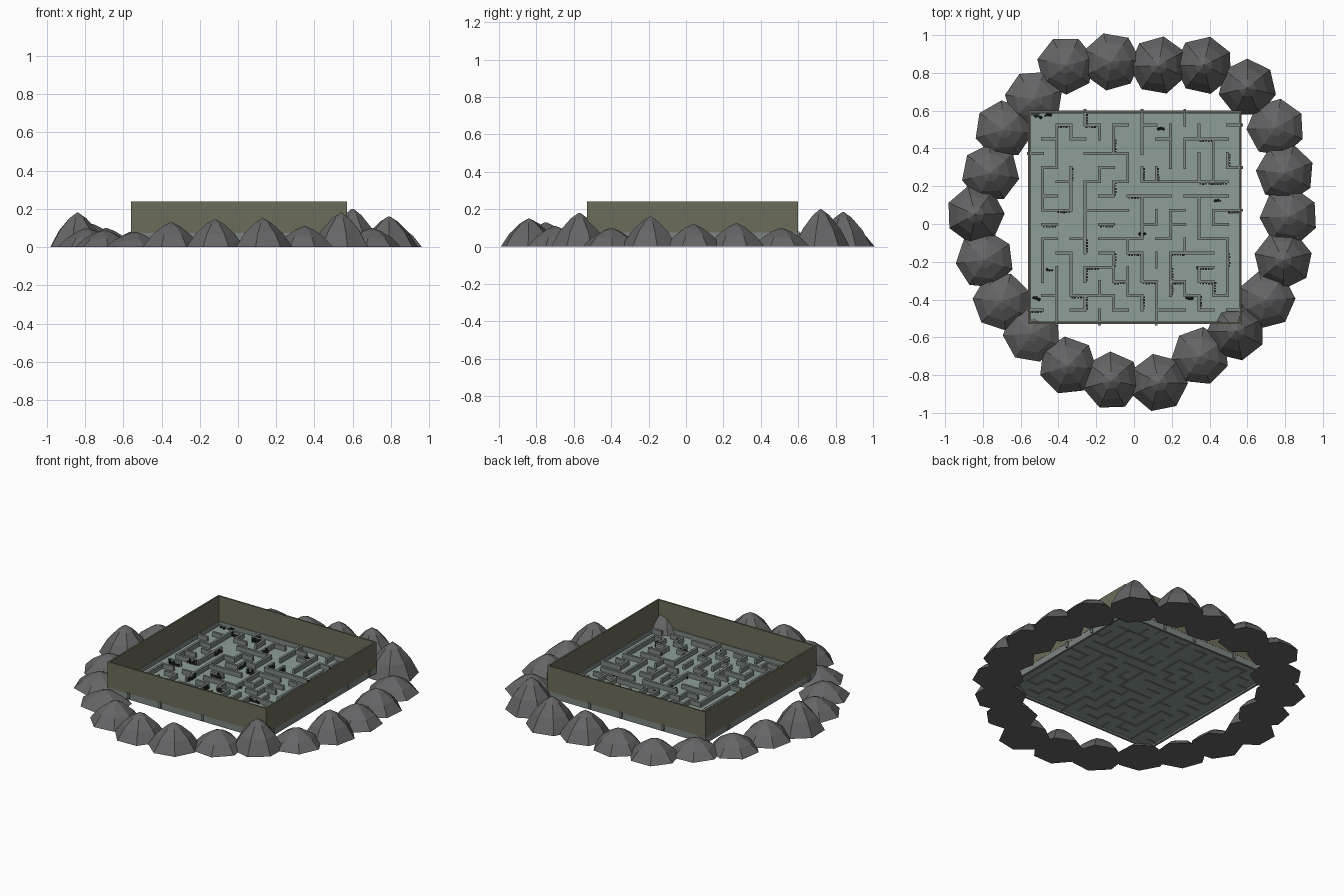
import bpy, bmesh, math, random
from mathutils import Matrix, Vector

random.seed(7)
if "Cube" in bpy.data.objects:
    bpy.data.objects.remove(bpy.data.objects["Cube"])


def material(name, rgb):
    m = bpy.data.materials.new(name)
    m.use_nodes = True
    m.diffuse_color = (*rgb, 1)
    m.node_tree.nodes["Principled BSDF"].inputs["Base Color"].default_value = (*rgb, 1)
    return m


ROCK = material("mountain grey", (0.13, 0.13, 0.135))
OLIVE = material("olive wall", (0.15, 0.15, 0.105))
FLOOR = material("pale teal floor", (0.27, 0.34, 0.31))
STONE = material("maze stone", (0.2, 0.235, 0.225))
DARK = material("dark debris", (0.025, 0.028, 0.028))


def finish(name, bm, mat):
    mesh = bpy.data.meshes.new(name)
    bm.to_mesh(mesh)
    bm.free()
    mesh.materials.append(mat)
    obj = bpy.data.objects.new(name, mesh)
    bpy.context.collection.objects.link(obj)
    return obj


def add_box(bm, x0, x1, y0, y1, z0, z1):
    size = Matrix.Diagonal((x1 - x0, y1 - y0, z1 - z0, 1))
    centre = Matrix.Translation(((x0 + x1) / 2, (y0 + y1) / 2, (z0 + z1) / 2))
    bmesh.ops.create_cube(bm, size=1, matrix=centre @ size)


def add_frame(bm, x0, x1, y0, y1, t, z0, z1):
    add_box(bm, x0, x1, y0, y0 + t, z0, z1)
    add_box(bm, x0, x1, y1 - t, y1, z0, z1)
    add_box(bm, x0, x0 + t, y0 + t, y1 - t, z0, z1)
    add_box(bm, x1 - t, x1, y0 + t, y1 - t, z0, z1)


# Seven-sided mountains in a ring: x, y, height
PEAKS = [(-.36, .84, .11), (-.12, .86, .12), (.13, .84, .16), (.37, .84, .185),
         (.60, .72, .20), (.75, .51, .10), (.80, .27, .125), (.82, .04, .12),
         (.79, -.19, .16), (.70, -.40, .10), (.54, -.57, .18), (.35, -.70, .11),
         (.13, -.84, .15), (-.12, -.83, .145), (-.35, -.75, .13), (-.54, -.58, .08),
         (-.70, -.41, .09), (-.79, -.19, .10), (-.84, .05, .18), (-.76, .27, .12),
         (-.69, .50, .10), (-.53, .66, .09)]
SLOPE = [(1, 0), (.68, .48), (.3, .84), (.03, 1)]


def mountain(name, x, y, height, radius=0.155, sides=7):
    bm = bmesh.new()
    turn = random.uniform(0, math.tau)
    rings = []
    for r, h in SLOPE:
        ring = []
        for i in range(sides):
            a = turn + math.tau * i / sides
            ring.append(bm.verts.new((x + radius * r * math.cos(a),
                                      y + radius * r * math.sin(a), height * h)))
        rings.append(ring)
    for low, high in zip(rings, rings[1:]):
        for i in range(sides):
            j = (i + 1) % sides
            bm.faces.new((low[i], low[j], high[j], high[i]))
    bm.faces.new(rings[0][::-1])
    bm.faces.new(rings[-1])
    finish(name, bm, ROCK)


for n, peak in enumerate(PEAKS):
    mountain(f"mountain_{n + 1}", *peak)

# Square enclosure
X0, X1, Y0, Y1 = -.56, .57, -.53, .60
THICK = 0.01
FLOOR_Z, WALL_Z = 0.05, 0.08
bm = bmesh.new()
add_frame(bm, X0, X1, Y0, Y1, THICK, .075, .24)
finish("enclosure_wall", bm, OLIVE)

bm = bmesh.new()
add_frame(bm, X0 + .001, X1 - .001, Y0 + .001, Y1 - .001, .014, .035, .079)
finish("stone_border", bm, STONE)

bm = bmesh.new()
add_box(bm, X0 + .005, X1 - .005, Y0 + .005, Y1 - .005, .046, FLOOR_Z)
finish("maze_floor", bm, FLOOR)

# Maze layout: carve passages through a grid, depth first
N = 15
CELL = (X1 - X0) / N
opened = set()
seen = {(0, 0)}
stack = [(0, 0)]
while stack:
    cx, cy = stack[-1]
    options = [(cx + dx, cy + dy) for dx, dy in ((1, 0), (-1, 0), (0, 1), (0, -1))
               if 0 <= cx + dx < N and 0 <= cy + dy < N and (cx + dx, cy + dy) not in seen]
    if not options:
        stack.pop()
        continue
    step = random.choice(options)
    opened.add(frozenset(((cx, cy), step)))
    seen.add(step)
    stack.append(step)

# Maze walls, with ragged dark debris along some of them
walls, debris = bmesh.new(), bmesh.new()
HALF = 0.0075
for cx in range(N):
    for cy in range(N):
        for dx, dy in ((1, 0), (0, 1)):
            other = (cx + dx, cy + dy)
            if max(other) >= N or frozenset(((cx, cy), other)) in opened:
                continue
            if random.random() < 0.14:
                continue
            x, y = X0 + (cx + dx) * CELL, Y0 + (cy + dy) * CELL
            w, d = CELL * dy, CELL * dx
            add_box(walls, x - HALF, x + w + HALF, y - HALF, y + d + HALF, .043, WALL_Z)
            if random.random() < 0.18:
                for k in range(5):
                    t = (k + .5) / 5
                    px = x + w * t + dx * (HALF + .003)
                    py = y + d * t - dy * (HALF + .003)
                    s = random.uniform(.003, .006)
                    add_box(debris, px - s, px + s, py - s, py + s, FLOOR_Z,
                            FLOOR_Z + random.uniform(.01, .035))
finish("maze_walls", walls, STONE)
finish("wall_debris", debris, DARK)

# Small dark boulders scattered in the passages
boulders = bmesh.new()
for x, y in ((-.52, .575), (-.47, .58), (.13, .51), (.43, .13), (.03, -.05),
             (-.46, -.24), (-.53, -.39), (.28, -.39), (.34, -.22)):
    for k in range(3):
        r = random.uniform(.005, .012)
        spot = Vector((x + k * .013, y - random.uniform(0, .012), FLOOR_Z + r * .6))
        bmesh.ops.create_icosphere(boulders, subdivisions=1, radius=r,
                                   matrix=Matrix.Translation(spot))
finish("boulders", boulders, DARK)
